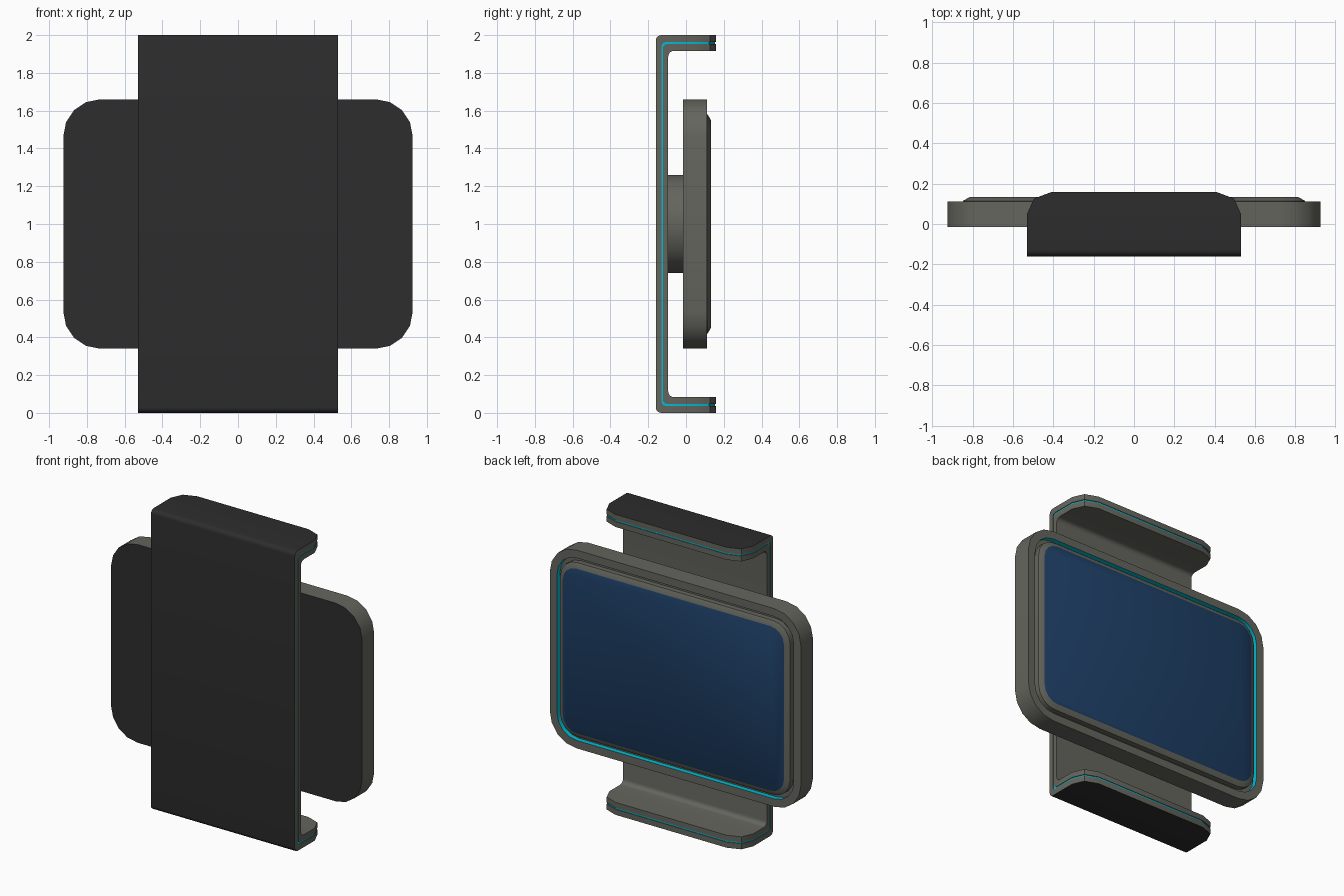
import bpy, math

if "Cube" in bpy.data.objects:
    bpy.data.objects.remove(bpy.data.objects["Cube"])

def mat(name, c):
    m = bpy.data.materials.new(name)
    m.diffuse_color = (*c, 1)
    m.use_nodes = True
    m.node_tree.nodes["Principled BSDF"].inputs["Base Color"].default_value = m.diffuse_color
    return m

DARK = mat("dark_charcoal", (0.026, 0.026, 0.026))
GREY = mat("warm_grey", (0.130, 0.130, 0.112))
CYAN = mat("glow_cyan", (0.0, 0.50, 0.66))
BLUE = mat("screen_blue", (0.012, 0.047, 0.125))
MATS = [DARK, GREY, CYAN, BLUE]

def add(name, verts, faces, mats):
    me = bpy.data.meshes.new(name)
    me.from_pydata(verts, [], faces)
    for m in MATS:
        me.materials.append(m)
    for p, i in zip(me.polygons, mats):
        p.material_index = i
    ob = bpy.data.objects.new(name, me)
    bpy.context.collection.objects.link(ob)
    bpy.ops.object.select_all(action='DESELECT')
    ob.select_set(True)
    bpy.context.view_layer.objects.active = ob
    # consistent outward normals
    bpy.ops.object.mode_set(mode='EDIT')
    bpy.ops.mesh.select_all(action='SELECT')
    bpy.ops.mesh.normals_make_consistent(inside=False)
    bpy.ops.object.mode_set(mode='OBJECT')
    bpy.ops.object.shade_smooth_by_angle(angle=math.radians(30))
    return ob

def rounded(hx, hz, r, y, seg=4):
    """Rounded rectangle ring facing y, centred on z = 1."""
    pts = []
    for k, (sx, sz) in enumerate([(1, 1), (-1, 1), (-1, -1), (1, -1)]):
        for i in range(seg + 1):
            a = math.pi / 2 * (k + i / seg)
            pts.append((sx * (hx - r) + r * math.cos(a), y, 1 + sz * (hz - r) + r * math.sin(a)))
    return pts

def loft(name, rings, band_mats, cap_mats):
    n = len(rings[0])
    verts = [v for r in rings for v in r]
    faces, mats = [], []
    for k, m in enumerate(band_mats):
        for i in range(n):
            j = (i + 1) % n
            faces.append((k * n + i, k * n + j, (k + 1) * n + j, (k + 1) * n + i))
            mats.append(m)
    faces += [tuple(range(n)), tuple(range(len(verts) - n, len(verts)))]
    return add(name, verts, faces, mats + cap_mats)

# bracket layers: C-shaped strips with rounded flange corners
def path(dy, dz, r, inset):
    """Stations (y, z, half width) from the top flange tip to the bottom one."""
    y0, top = -0.16 + dy, 2 - dz
    half = [(y - inset, top, w - inset) for y, w in ((0.158, 0.41), (0.126, 0.496), (0.05, 0.53))]
    for i in range(6):
        a = math.pi / 2 * (1 + i / 5)
        half.append((y0 + r + r * math.cos(a), top - r + r * math.sin(a), 0.53 - inset))
    return half + [(y, 2 - z, w) for y, z, w in reversed(half)]

def strip(name, outer, inner, mats, inset=0.0):
    A, B = path(*outer, inset), path(*inner, inset)
    verts, faces, ids = [], [], []
    for (y, z, w), (v, u, t) in zip(A, B):
        verts += [(-w, y, z), (w, y, z), (t, v, u), (-t, v, u)]
    for k in range(len(A) - 1):
        for i in range(4):
            j = (i + 1) % 4
            faces.append((4 * k + i, 4 * k + j, 4 * k + 4 + j, 4 * k + 4 + i))
            ids.append(mats[i])
    e = len(verts)
    faces += [(0, 1, 2, 3), (e - 4, e - 3, e - 2, e - 1)]
    return add(name, verts, faces, ids + [mats[1]] * 2)

strip("bracket_outer_shell", (0, 0, 0.03), (0.029, 0.037, 0.025), [0, 1, 1, 1])
strip("bracket_light_strip", (0.029, 0.037, 0.025), (0.038, 0.047, 0.025), [2] * 4, 0.004)
strip("bracket_inner_liner", (0.038, 0.047, 0.025), (0.066, 0.083, 0.03), [1] * 4)

# round post joining bracket and display
def circle(r, y, n=32):
    return [(r * math.cos(2 * math.pi * i / n), y, 1 + r * math.sin(2 * math.pi * i / n)) for i in range(n)]

loft("mount_post", [circle(0.26, -0.097), circle(0.26, -0.012)], [1], [1, 1])

# display housing: dark rear, grey rim, glowing inner wall and groove floor
loft("display_housing", [
    rounded(0.925, 0.66, 0.195, -0.015),
    rounded(0.925, 0.66, 0.195, 0.112),
    rounded(0.872, 0.607, 0.145, 0.112),
    rounded(0.872, 0.607, 0.145, 0.08)], [1, 1, 2], [0, 1])

# raised screen panel with bevelled grey border
loft("screen_panel", [
    rounded(0.847, 0.58, 0.125, 0.079),
    rounded(0.847, 0.58, 0.125, 0.115),
    rounded(0.815, 0.548, 0.10, 0.133)], [1, 1], [1, 3])
